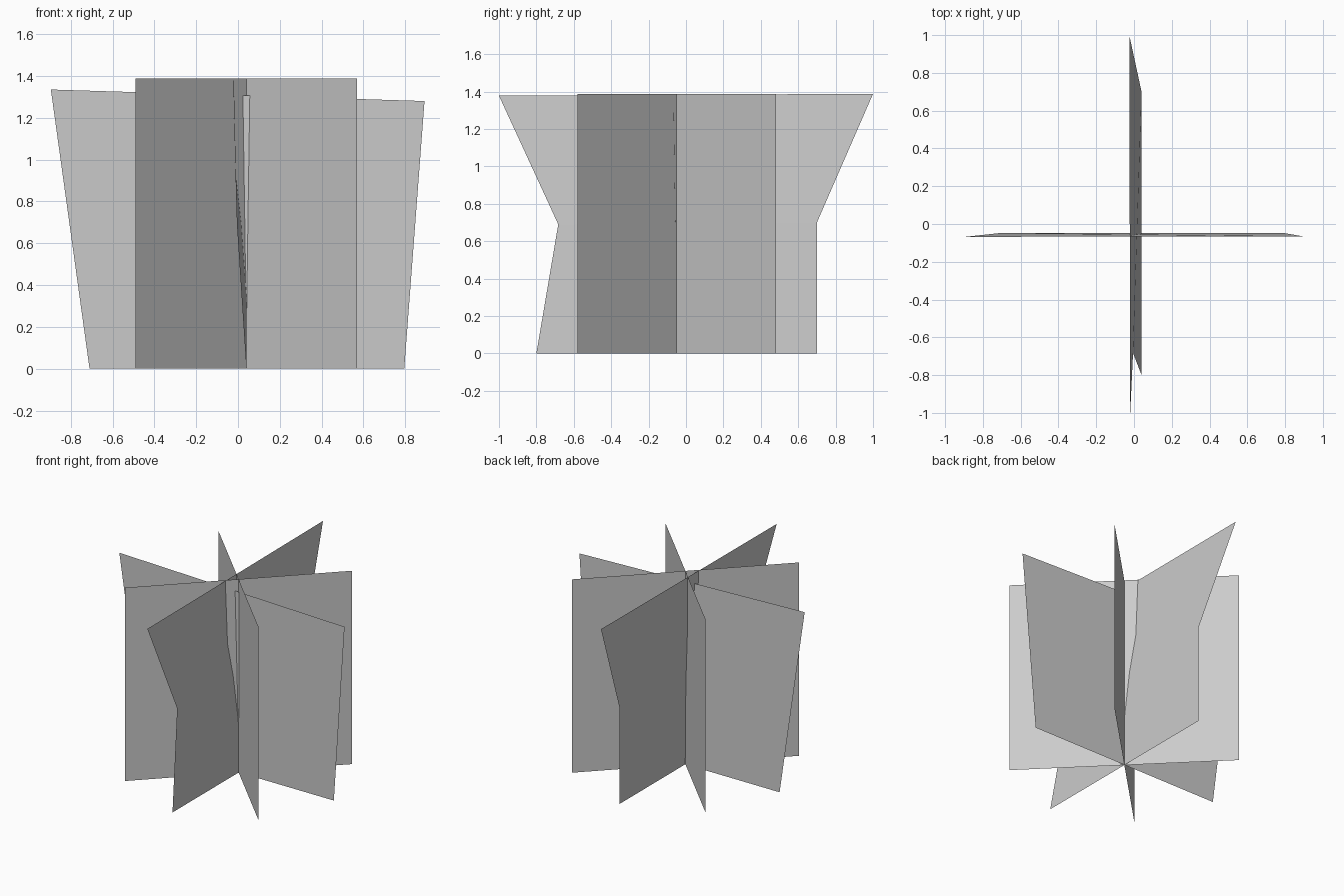
import bpy

if "Cube" in bpy.data.objects:
    bpy.data.objects.remove(bpy.data.objects["Cube"])


def card(name, rows):
    """Sheet made of horizontal rows, each a (left point, right point) pair."""
    verts = [p for row in rows for p in row]
    faces = [(2 * i, 2 * i + 1, 2 * i + 3, 2 * i + 2) for i in range(len(rows) - 1)]
    mesh = bpy.data.meshes.new(name)
    mesh.from_pydata(verts, [], faces)
    obj = bpy.data.objects.new(name, mesh)
    bpy.context.collection.objects.link(obj)
    return obj


# Two upright diagonal cards crossing at the stem
CX, CY, R, H = 0.04, -0.05, 0.53, 1.388
for name, s in (("diagonal_card_a", 1), ("diagonal_card_b", -1)):
    card(name, [((CX - R, CY - s * R, z), (CX + R, CY + s * R, z)) for z in (0, H)])

# Side-to-side card, flaring and leaning slightly forward
card("cross_card", [((-0.71, -0.048, 0), (0.795, -0.048, 0)),
                    ((-0.895, -0.068, 1.335), (0.892, -0.065, 1.28))])

# Front-to-back card, bent and slightly twisted at mid height
card("long_card", [((0.04, -0.80, 0), (0.04, 0.70, 0)),
                   ((-0.005, -0.683, 0.69), (0.04, 0.70, 0.70)),
                   ((-0.02, -1.0, 1.378), (-0.025, 1.0, 1.388))])
